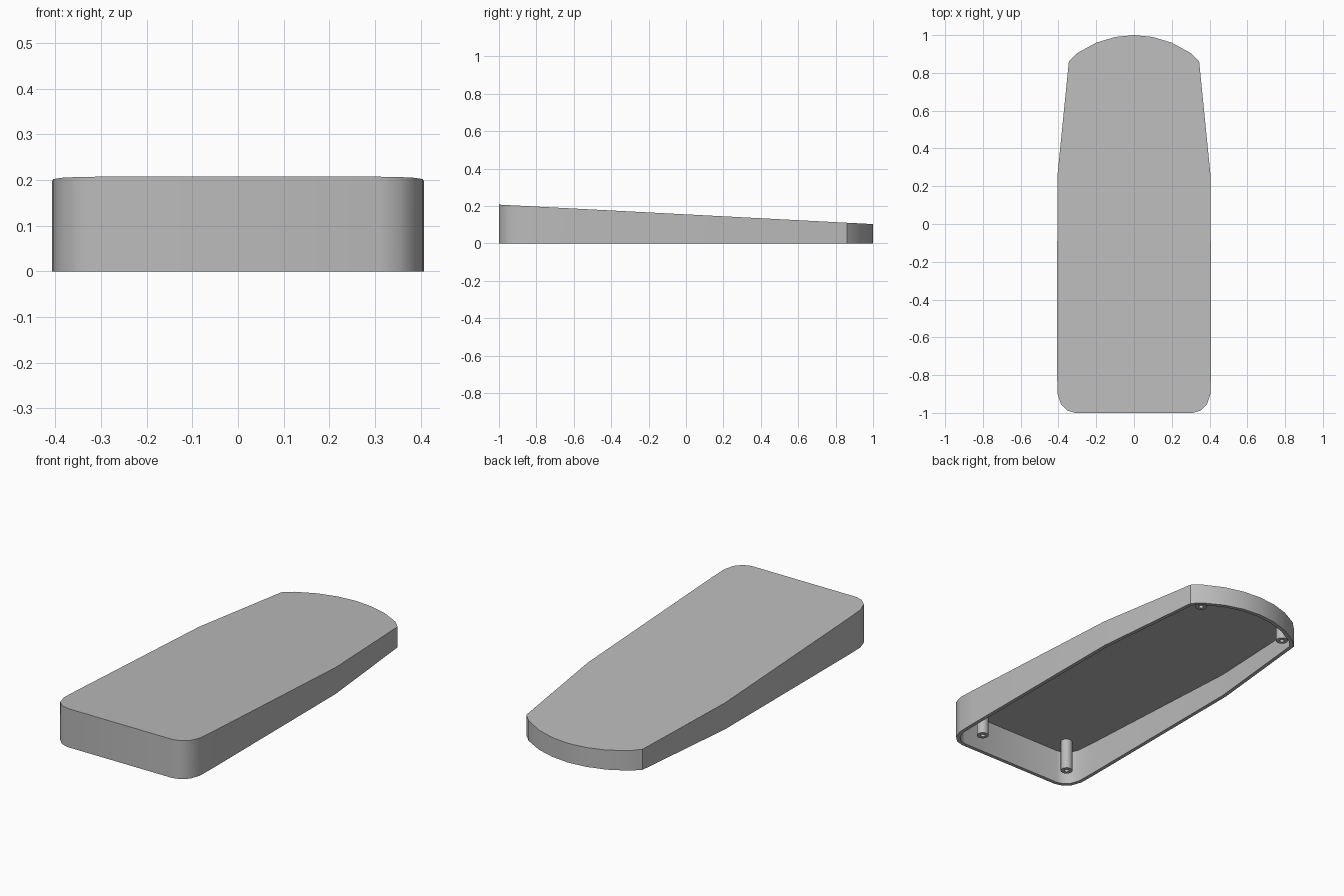
import bpy
import bmesh
import math
from mathutils import Vector

if "Cube" in bpy.data.objects:
    bpy.data.objects.remove(bpy.data.objects["Cube"])

WALL = 0.02
GREY = (0.5, 0.5, 0.5, 1)

grey = bpy.data.materials.new("grey plastic")
grey.use_nodes = True
grey.diffuse_color = GREY
grey.node_tree.nodes["Principled BSDF"].inputs["Base Color"].default_value = GREY


def roof(y):
    """Height of the sloping top at depth y."""
    return 0.155 - 0.052 * y


def inset(points, distance):
    """Shrink a counter-clockwise outline by a constant distance."""
    result = []
    for i, p in enumerate(points):
        before = (p - points[i - 1]).normalized()
        after = (points[(i + 1) % len(points)] - p).normalized()
        n1 = Vector((-before.y, before.x))
        n2 = Vector((-after.y, after.x))
        result.append(p + (n1 + n2) * distance / (1 + n1.dot(n2)))
    return result


def loft(name, loops, cap_first=False, cap_last=False, closed=False):
    """Skin a series of equal-sized loops into one object."""
    bm = bmesh.new()
    rings = [[bm.verts.new(co) for co in loop] for loop in loops]
    pairs = list(zip(rings, rings[1:]))
    if closed:
        pairs.append((rings[-1], rings[0]))
    for a, b in pairs:
        for i in range(len(a)):
            j = (i + 1) % len(a)
            bm.faces.new((a[i], a[j], b[j], b[i]))
    if cap_first:
        bm.faces.new(rings[0])
    if cap_last:
        bm.faces.new(rings[-1])
    bmesh.ops.recalc_face_normals(bm, faces=bm.faces)
    mesh = bpy.data.meshes.new(name)
    bm.to_mesh(mesh)
    bm.free()
    mesh.materials.append(grey)
    obj = bpy.data.objects.new(name, mesh)
    bpy.context.collection.objects.link(obj)
    bpy.ops.object.select_all(action="DESELECT")
    obj.select_set(True)
    bpy.context.view_layer.objects.active = obj
    bpy.ops.object.shade_smooth_by_angle(angle=math.radians(30))
    return obj


# Half outline, from the front corner to the tip of the rounded back
half = [(0.31, -1), (0.352, -0.988), (0.386, -0.955), (0.405, -0.9),
        (0.407, -0.8), (0.406, 0.25), (0.345, 0.86), (0.3, 0.905),
        (0.2, 0.96), (0.1, 0.99), (0, 1)]
outline = [Vector(p) for p in half]
outline += [Vector((-x, y)) for x, y in reversed(half[:-1])]
inner = inset(outline, WALL)

# Hollow wedge-shaped cover, open underneath
loft("cover_shell", [
    [(p.x, p.y, roof(p.y)) for p in outline],
    [(p.x, p.y, 0) for p in outline],
    [(p.x, p.y, 0) for p in inner],
    [(p.x, p.y, roof(p.y) - WALL) for p in inner],
], cap_first=True, cap_last=True)


def circle(x, y, z, radius, sides=24):
    steps = [math.tau * i / sides for i in range(sides)]
    return [(x + radius * math.cos(a), y + radius * math.sin(a), z) for a in steps]


# Screw posts with blind holes, hanging from the ceiling
for end, x, y in (("front", 0.28, -0.87), ("back", 0.27, 0.855)):
    for side, sign in (("left", 1), ("right", -1)):
        top = roof(y) - WALL / 2
        loft(f"{end}_{side}_screw_post", [
            circle(sign * x, y, top, 0.03),
            circle(sign * x, y, 0.01, 0.03),
            circle(sign * x, y, 0.01, 0.012),
            circle(sign * x, y, top - 0.03, 0.012),
        ], cap_first=True, cap_last=True)
